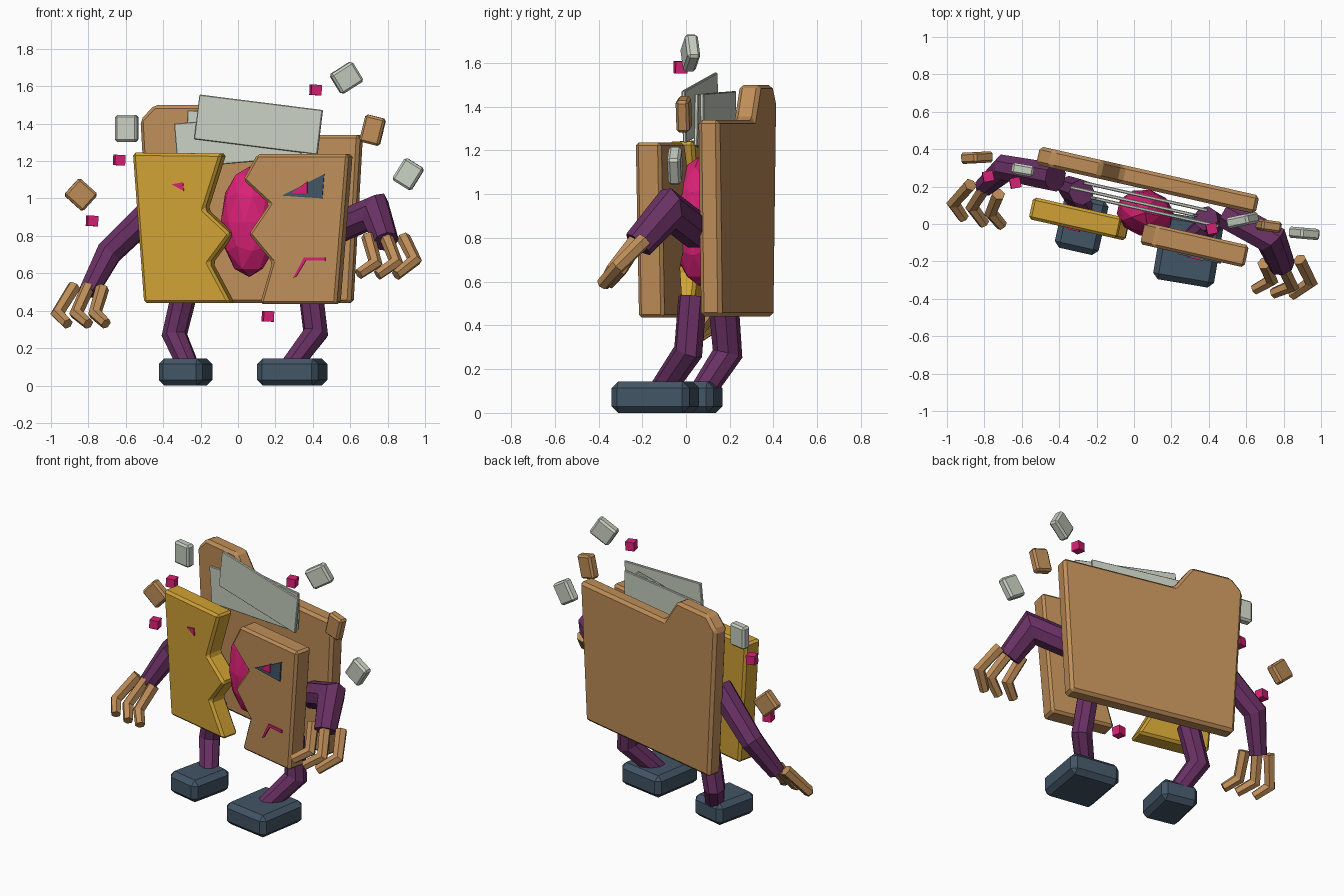
import bpy, bmesh, math
from mathutils import Vector, Matrix

if "Cube" in bpy.data.objects:
    bpy.data.objects.remove(bpy.data.objects["Cube"])

TILT = 0.225                       # every panel is yawed by this slope
YAW = -math.atan(TILT)
DEPTH = Vector((-math.sin(YAW), math.cos(YAW), 0))


def material(name, rgb):
    m = bpy.data.materials.new(name)
    m.diffuse_color = (*rgb, 1)
    m.use_nodes = True
    m.node_tree.nodes["Principled BSDF"].inputs["Base Color"].default_value = m.diffuse_color
    return m


TAN = material("tan card", (0.52, 0.27, 0.10))
GOLD = material("gold card", (0.63, 0.36, 0.035))
PURPLE = material("purple limb", (0.14, 0.03, 0.125))
SLATE = material("slate", (0.055, 0.09, 0.13))
PINK = material("magenta", (0.70, 0.015, 0.18))
PAPER = material("paper", (0.58, 0.63, 0.54))


def finish(name, bm, mat, bevel=0):
    bmesh.ops.recalc_face_normals(bm, faces=bm.faces)
    me = bpy.data.meshes.new(name)
    bm.to_mesh(me)
    bm.free()
    me.materials.append(mat)
    ob = bpy.data.objects.new(name, me)
    bpy.context.collection.objects.link(ob)
    if bevel:
        b = ob.modifiers.new("bevel", 'BEVEL')
        b.width, b.segments, b.limit_method = bevel, 1, 'ANGLE'
    return ob


def slab(name, pts, y0, thick, mat, bevel=0):
    """Extruded (x, z) outline lying in the yawed plane that crosses x=0 at y0."""
    bm = bmesh.new()
    front = [Vector((x, y0 - TILT * x, z)) for x, z in pts]
    f = [bm.verts.new(p) for p in front]
    b = [bm.verts.new(p + DEPTH * thick) for p in front]
    bm.faces.new(f)
    bm.faces.new(b[::-1])
    for i in range(len(f)):
        j = (i + 1) % len(f)
        bm.faces.new((f[i], b[i], b[j], f[j]))
    return finish(name, bm, mat, bevel)


def block(name, loc, size, mat, yaw=0, roll=0, bevel=0.015):
    bm = bmesh.new()
    m = (Matrix.Translation(loc) @ Matrix.Rotation(yaw, 4, 'Z')
         @ Matrix.Rotation(roll, 4, 'Y') @ Matrix.Diagonal((*size, 1)))
    bmesh.ops.create_cube(bm, size=1, matrix=m)
    return finish(name, bm, mat, bevel)


def tube(name, path, radii, mat, sides=8):
    """Mitred limb that follows a short path."""
    P = [Vector(p) for p in path]
    D = [(b - a).normalized() for a, b in zip(P, P[1:])]
    q = D[0].to_track_quat('Z', 'Y')
    ring = [P[0] + q @ Vector((math.cos(a), math.sin(a), 0)) * radii[0]
            for a in ((k + 0.5) * math.tau / sides for k in range(sides))]
    bm = bmesh.new()
    rows = [[bm.verts.new(v) for v in ring]]
    for i, d in enumerate(D):
        p = P[i + 1]
        n = (d + D[i + 1]).normalized() if i + 1 < len(D) else d
        ring = [v + d * ((p - v).dot(n) / d.dot(n)) for v in ring]
        ring = [p + (v - p) * (radii[i + 1] / radii[i]) for v in ring]
        rows.append([bm.verts.new(v) for v in ring])
    for a, b in zip(rows, rows[1:]):
        for k in range(sides):
            j = (k + 1) % sides
            bm.faces.new((a[k], a[j], b[j], b[k]))
    bm.faces.new(rows[0])
    bm.faces.new(rows[-1])
    return finish(name, bm, mat)


# Body: tabbed back board and two torn front halves
slab("back_board", [(-.47, .44), (.60, .44), (.65, 1.34), (-.08, 1.34), (-.19, 1.5),
                    (-.45, 1.5), (-.525, 1.42)], .20, .10, TAN, .018)
slab("front_half_gold", [(-.505, .44), (-.04, .44), (-.155, .655), (-.04, .81),
                         (-.18, .94), (-.085, 1.24), (-.565, 1.245)], -.10, .12, GOLD, .015)
slab("front_half_tan", [(.115, .435), (.525, .435), (.59, 1.237), (.10, 1.237), (.025, 1.10),
                        (.165, .97), (.055, .81), (.18, .66)], -.10, .12, TAN, .015)

# Face details as thin plates
slab("left_eye", [(-.355, 1.075), (-.29, 1.04), (-.295, 1.087)], -.107, .009, PINK)
slab("right_eye", [(.235, 1.015), (.45, 1.0), (.46, 1.13)], -.108, .009, SLATE)
slab("right_pupil", [(.285, 1.03), (.37, 1.03), (.37, 1.09)], -.114, .008, PINK)
slab("mouth_side", [(.295, .575), (.312, .585), (.362, .668), (.352, .685)], -.108, .009, PINK)
slab("mouth_top", [(.352, .685), (.362, .668), (.465, .667), (.465, .685)], -.108, .009, PINK)

# Faceted core
bm = bmesh.new()
bmesh.ops.create_icosphere(bm, subdivisions=2, radius=1,
                           matrix=Matrix.Translation((.06, .06, .875)) @ Matrix.Rotation(YAW, 4, 'Z')
                           @ Matrix.Diagonal((.155, .125, .295, 1)))
finish("core_crystal", bm, PINK)

# Loose sheets between the panels
for i, (x, z, y, roll) in enumerate([(.11, 1.395, .065, 7), (.0, 1.31, .12, -5),
                                     (.06, 1.345, .147, 1)]):
    block(f"paper_sheet_{i + 1}", (x, y, z), (.68, .018, .24), PAPER, YAW, math.radians(roll), .004)

# Feet and legs
block("left_foot", (-.28, 0, .072), (.24, .30, .144), SLATE, YAW, 0, .03)
block("right_foot", (.29, -.14, .072), (.33, .36, .144), SLATE, YAW * .75, 0, .03)
tube("left_leg", [(-.28, .17, .52), (-.34, .19, .27), (-.26, .07, .09)], (.07, .066, .058), PURPLE)
tube("right_leg", [(.385, .03, .53), (.415, .01, .28), (.27, -.12, .09)], (.066, .066, .058), PURPLE)

# Arms
tube("left_arm", [(-.42, .25, .97), (-.69, .30, .71), (-.80, .20, .50)], (.08, .072, .055), PURPLE)
tube("right_arm", [(.50, .05, .83), (.735, -.08, .93), (.79, -.22, .77)], (.085, .085, .072), PURPLE)

# Three bent fingers on each hand
left = [[(-.875, .21, .53), (-.965, .11, .385), (-.91, .03, .33)],
        [(-.80, .19, .53), (-.865, .09, .385), (-.80, .00, .33)],
        [(-.725, .16, .52), (-.765, .06, .385), (-.705, -.01, .33)]]
right = [[(.695, -.21, .80), (.735, -.30, .655), (.645, -.35, .595)],
         [(.79, -.22, .80), (.845, -.33, .66), (.745, -.37, .59)],
         [(.885, -.19, .79), (.945, -.31, .67), (.845, -.38, .59)]]
for side, hand in (("left", left), ("right", right)):
    for i, path in enumerate(hand):
        tube(f"{side}_finger_{i + 1}", path, (.037, .034, .030), TAN, 6)

# Flying scraps: x, y, z, width, height, roll, yaw
for i, (x, y, z, w, h, roll, yaw, mat) in enumerate([
        (.58, .02, 1.645, .14, .125, -32, 12, PAPER), (-.595, .29, 1.375, .12, .145, 0, -10, PAPER),
        (.91, -.05, 1.13, .12, .14, 32, -5, PAPER), (-.84, .355, 1.02, .135, .125, 42, 3, TAN),
        (.72, -.01, 1.365, .11, .15, 14, -8, TAN)]):
    block(f"scrap_{i + 1}", (x, y, z), (w, .06, h), mat, math.radians(yaw), math.radians(roll), .012)

# Small floating cubes
for i, p in enumerate([(.415, -.025, 1.58), (-.635, .22, 1.205), (-.78, .255, .88), (.16, .05, .37)]):
    block(f"floating_cube_{i + 1}", p, (.056, .056, .056), PINK, .2, .05, 0)
